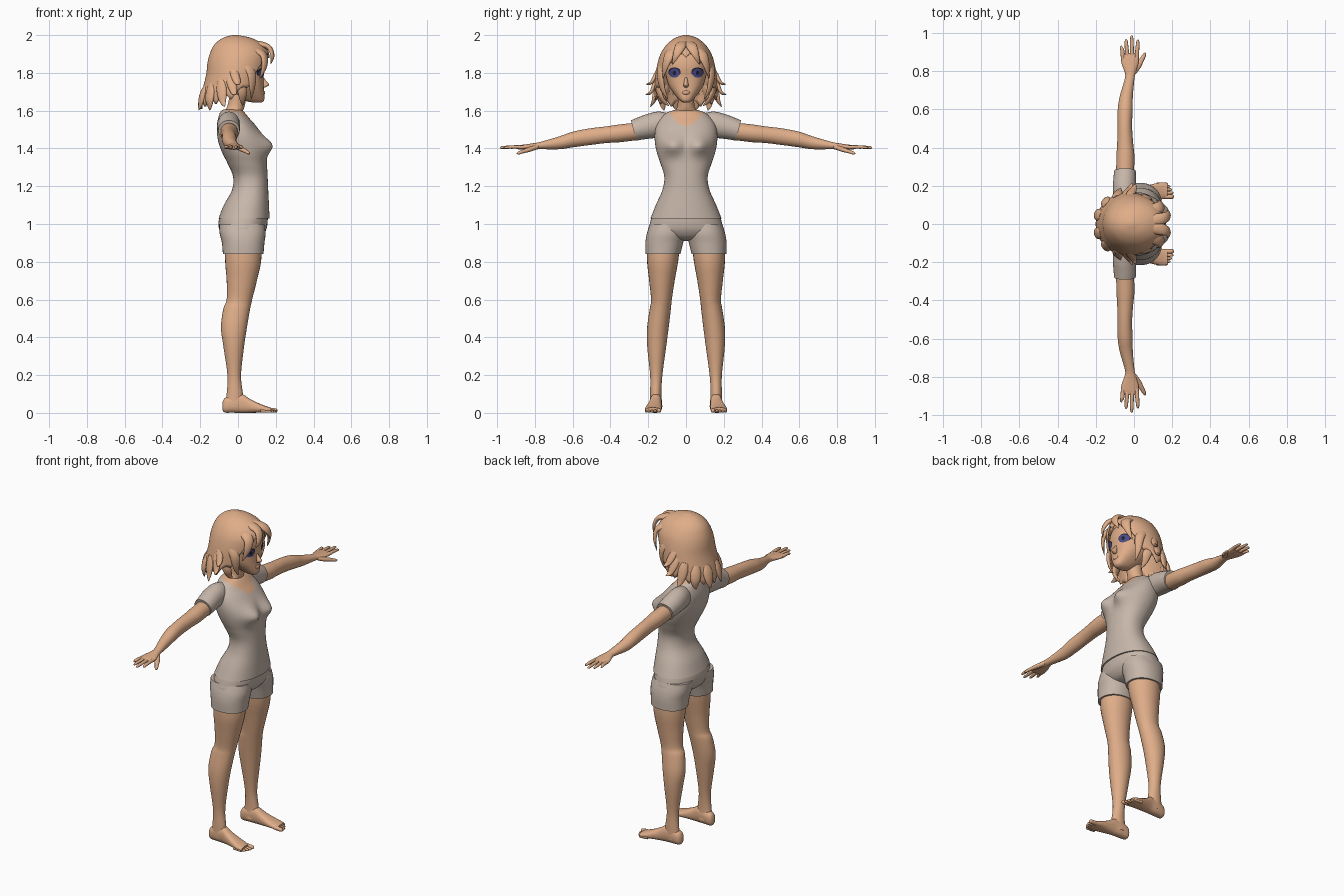
import bpy, bmesh, math
from mathutils import Vector

X, Y, Z = Vector((1, 0, 0)), Vector((0, 1, 0)), Vector((0, 0, 1))


def material(name, rgb):
    m = bpy.data.materials.new(name)
    m.diffuse_color = (*rgb, 1)
    return m


SKIN = material("warm skin", (0.74, 0.42, 0.25))
CLOTH = material("beige cloth", (0.57, 0.47, 0.40))
IRIS = material("indigo iris", (0.07, 0.07, 0.24))
DARK = material("dark lash", (0.015, 0.015, 0.04))


def sample(rows, k):
    """Catmull-Rom interpolation of tuples, k steps per segment."""
    out, n = [], len(rows)
    for i in range(n - 1):
        p0, p1, p2, p3 = rows[max(i - 1, 0)], rows[i], rows[i + 1], rows[min(i + 2, n - 1)]
        for s in range(k):
            t = s / k
            out.append(tuple(0.5 * (2 * b + (c - a) * t + (2 * a - 5 * b + 4 * c - d) * t * t
                             + (3 * b - a - 3 * c + d) * t ** 3) for a, b, c, d in zip(p0, p1, p2, p3)))
    return out + [tuple(rows[-1])]


def at(rows, key):
    """Linear lookup of a row by its first value (ascending)."""
    for a, b in zip(rows, rows[1:]):
        if key <= b[0]:
            t = max(0, (key - a[0]) / (b[0] - a[0]))
            return [p + (q - p) * t for p, q in zip(a, b)]
    return rows[-1]


def finish(name, bm, mats, mirror=False, rule=None):
    bmesh.ops.recalc_face_normals(bm, faces=bm.faces)
    if rule:
        for f in bm.faces:
            f.material_index = rule(f.calc_center_median())
    me = bpy.data.meshes.new(name)
    bm.to_mesh(me)
    bm.free()
    for m in mats:
        me.materials.append(m)
    me.shade_smooth()
    me.set_sharp_from_angle(angle=math.radians(55))
    ob = bpy.data.objects.new(name, me)
    bpy.context.collection.objects.link(ob)
    if mirror:
        mod = ob.modifiers.new("mirror", 'MIRROR')
        mod.use_axis = (False, True, False)
        mod.use_mirror_merge = False
    return ob


def skin_rings(bm, rings, cap=True):
    vs = [[bm.verts.new(p) for p in r] for r in rings]
    n = len(vs[0])
    for a, b in zip(vs, vs[1:]):
        for j in range(n):
            bm.faces.new((a[j], a[(j + 1) % n], b[(j + 1) % n], b[j]))
    bm.faces.new(vs[0])
    if cap:
        bm.faces.new(vs[-1])


def ring(c, u, v, n, p=2):
    pw = lambda w: math.copysign(abs(w) ** (2 / p), w)
    return [c + u * pw(math.cos(2 * math.pi * j / n)) + v * pw(math.sin(2 * math.pi * j / n)) for j in range(n)]


def loft(name, rows, axes, mats, n=28, k=5, p=2, mirror=False, rule=None, bump=None):
    """Rows are (x, y, z, radius_u, radius_v) in a fixed section plane."""
    u, v = axes
    rings = [ring(Vector(r[:3]), u * max(r[3], .001), v * max(r[4], .001), n, p) for r in sample(rows, k)]
    if bump:
        rings = [[bump(q) for q in r] for r in rings]
    bm = bmesh.new()
    skin_rings(bm, rings)
    return finish(name, bm, mats, mirror, rule)


def upright(rows):
    """(z, back, front, half width) -> centred loft rows."""
    return [((b + f) / 2, 0, z, (f - b) / 2, w) for z, b, f, w in rows]


def limb(rows):
    """(z, back, front, inner, outer) -> loft rows."""
    return [((b + f) / 2, (i + o) / 2, z, (f - b) / 2, (o - i) / 2) for z, b, f, i, o in rows]


# Shirt body with chest shape and scooped neckline
def chest(q):
    if q.x > .03:
        fade = min(1, (q.x - .03) / .05)
        q.x += .045 * fade * math.exp(-((abs(q.y) - .072) / .055) ** 2 - ((q.z - 1.415) / .05) ** 2)
    return q


TORSO = [(1.03, -.103, .167, .188), (1.10, -.075, .164, .16), (1.18, -.032, .16, .125), (1.25, -.026, .157, .115),
         (1.32, -.055, .153, .135), (1.37, -.08, .15, .152), (1.42, -.10, .145, .163), (1.47, -.11, .128, .166),
         (1.52, -.112, .095, .158), (1.56, -.105, .06, .135), (1.59, -.095, .035, .10), (1.605, -.08, .02, .055)]
loft("shirt_body", upright(TORSO), (X, Y), [CLOTH, SKIN], n=72, k=8, p=2.2, bump=chest,
     rule=lambda c: int(c.z > 1.598 or (c.x > -.03 and c.z > 1.52 + .07 * (c.y / .09) ** 2)))
loft("shirt_sleeve", [(-.045, .07, 1.525, .045, .06), (-.048, .13, 1.527, .058, .068), (-.05, .19, 1.518, .061, .064),
                      (-.048, .24, 1.506, .059, .058), (-.048, .278, 1.495, .057, .054)],
     (X, Vector((0, .25, 1))), [CLOTH], mirror=True)

# Shorts
loft("shorts_seat", upright([(.91, -.03, .06, .03), (.925, -.075, .115, .12), (.96, -.095, .145, .195),
                             (1.0, -.104, .156, .192), (1.05, -.095, .158, .178)]), (X, Y), [CLOTH], n=40, p=2.2)
loft("shorts_leg", limb([(.84, -.08, .135, .03, .215), (.90, -.085, .14, .015, .215), (.95, -.097, .146, .004, .207),
                         (1.0, -.10, .14, .01, .19)]), (X, Y), [CLOTH], n=36, p=2.2, mirror=True)

# Legs, feet and toes
loft("leg", limb([(.03, -.07, .03, .125, .19), (.10, -.06, .026, .13, .19), (.20, -.056, .016, .125, .19),
                  (.35, -.077, .032, .105, .205), (.45, -.09, .047, .092, .206), (.55, -.078, .064, .08, .192),
                  (.60, -.06, .075, .075, .185), (.70, -.06, .10, .06, .195), (.80, -.068, .122, .042, .206),
                  (.90, -.07, .125, .03, .205)]), (X, Y), [SKIN], mirror=True)
loft("foot", [(-.083, .155, .035, .012, .018), (-.07, .156, .04, .027, .038), (-.03, .158, .048, .032, .047),
              (.02, .16, .05, .031, .05), (.06, .164, .038, .035, .038), (.11, .17, .026, .042, .025),
              (.15, .174, .018, .044, .017), (.175, .176, .015, .038, .013)], (Y, Z), [SKIN], p=2.4, mirror=True)
for i, (y, tip, r) in enumerate([(.143, .21, .012), (.163, .207, .0085), (.18, .2, .008),
                                 (.196, .19, .008), (.21, .178, .0075)]):
    loft(f"toe_{i + 1}", [(tip - .06, y, r + .003, r, r), (tip - .02, y, r + .001, r, r), (tip - .006, y, r, r * .8, r * .8),
                          (tip, y, r, r * .2, r * .2)], (Y, Z), [SKIN], n=12, k=3, mirror=True)

# Arms, palms, fingers and thumbs
loft("arm", [(-.048, .22, 1.495, .046, .046), (-.045, .35, 1.48, .047, .047), (-.046, .42, 1.473, .042, .044),
             (-.048, .51, 1.462, .038, .044), (-.046, .60, 1.447, .039, .041), (-.04, .67, 1.43, .034, .034),
             (-.022, .765, 1.416, .025, .02), (-.02, .80, 1.412, .031, .017), (-.021, .84, 1.408, .044, .015),
             (-.022, .875, 1.406, .046, .012), (-.022, .895, 1.405, .038, .008)], (X, Z), [SKIN], mirror=True)
for i, (x0, x1, tip) in enumerate([(-.057, -.066, .935), (-.034, -.041, .968), (-.01, -.012, .986), (.014, .02, .965)]):
    loft(f"finger_{i + 1}", [(x0, .86, 1.406, .011, .01), ((x0 + x1) / 2, .91, 1.408, .0105, .009),
                             (x1, tip - .012, 1.405, .008, .007), (x1, tip, 1.403, .002, .002)],
         (X, Z), [SKIN], n=12, k=4, mirror=True)
loft("thumb", [(-.005, .79, 1.408, .015, .013), (.02, .825, 1.396, .016, .013), (.041, .86, 1.385, .012, .01),
               (.055, .885, 1.376, .009, .008), (.06, .897, 1.373, .002, .002)],
     (Vector((.8, -.6, 0)), Z), [SKIN], n=14, mirror=True)

# Neck and head
loft("neck", [(-.035, 0, 1.53, .06, .085), (-.03, 0, 1.585, .052, .07), (-.012, 0, 1.62, .046, .046),
              (0, 0, 1.68, .046, .044), (0, 0, 1.74, .046, .044)], (X, Y), [SKIN])
HEAD = [(1.642, .085, .122, .014), (1.655, .03, .138, .034), (1.69, -.025, .139, .064), (1.73, -.06, .136, .09),
        (1.78, -.09, .135, .106), (1.84, -.11, .14, .116), (1.90, -.11, .125, .11), (1.95, -.08, .08, .08)]
loft("head", upright(HEAD), (X, Y), [SKIN], n=48, p=2.4)
loft("nose", [(.125, 0, 1.775, .012, .008), (.136, 0, 1.755, .015, .01), (.146, 0, 1.738, .019, .013),
              (.14, 0, 1.727, .012, .012), (.134, 0, 1.722, .004, .006)], (X, Y), [SKIN], n=14)
loft("lips", [(.132, 0, 1.683, .004, .01), (.134, 0, 1.69, .009, .018), (.135, 0, 1.699, .008, .02),
              (.134, 0, 1.706, .004, .01)], (X, Y), [SKIN], n=14)

# Eyes: thin patches laid over the face surface
FACE = sample(HEAD, 5)


def eye_patch(name, mat, y0, z0, ry, rz, lift):
    bm = bmesh.new()

    def on_face(y, z):
        _, b, f, w = at(FACE, z)
        x = (b + f) / 2 + (f - b) / 2 * (1 - min(.98, y / w) ** 2.4) ** (1 / 2.4)
        return (x + lift, y + lift * .5, z)
    rings = [[on_face(y0 + ry * s * math.cos(j * math.pi / 12), z0 + rz * s * math.sin(j * math.pi / 12))
              for j in range(24)] for s in (.1, .4, .7, 1)]
    skin_rings(bm, rings, cap=False)
    finish(name, bm, [mat], mirror=True)


eye_patch("eyelash", DARK, .06, 1.804, .033, .025, .002)
eye_patch("iris", IRIS, .059, 1.799, .028, .024, .0045)
eye_patch("pupil", DARK, .058, 1.80, .009, .012, .0065)

# Hair cap: shell whose lower edge depends on direction
HAIR = sample([(1.58, -.20, .12, .155), (1.65, -.20, .125, .163), (1.70, -.192, .13, .167), (1.75, -.178, .14, .165),
               (1.80, -.167, .152, .16), (1.85, -.162, .162, .151), (1.90, -.15, .165, .135), (1.95, -.125, .135, .103),
               (1.985, -.08, .07, .058), (2.0, -.03, .0, .012)], 6)
HEM = [(0, 1.88), (.5, 1.86), (.8, 1.79), (1.1, 1.71), (1.5, 1.66), (2.2, 1.63), (math.pi, 1.61)]


def hair_point(a, t):
    d = min(a, 2 * math.pi - a)
    low = at(HEM, d)[1] + .035 * abs(math.sin(6 * a))
    z = 2.0 - (2.0 - low) * t ** 1.7
    _, b, f, w = at(HAIR, z)
    return Vector(((b + f) / 2 + (f - b) / 2 * math.cos(a), w * math.sin(a), z))


bm = bmesh.new()
skin_rings(bm, [[hair_point(2 * math.pi * j / 120, i / 24) for j in range(120)] for i in range(25)], cap=False)
cap = finish("hair_cap", bm, [SKIN])
mod = cap.modifiers.new("thickness", 'SOLIDIFY')
mod.thickness, mod.offset = .012, -1


# Hair locks: flat tapered strands following a path
def lock(name, pts, r):
    path = [Vector(p) for p in sample(pts, 6)]
    rings, n = [], len(path) - 1
    for i, c in enumerate(path):
        t = (path[min(i + 1, n)] - path[max(i - 1, 0)]).normalized()
        out = c - Vector((-.02, 0, c.z - .05))
        out = (out - t * out.dot(t)).normalized()
        s = i / n
        w = r * max(.03, min(1, .6 + 2 * s) * (1 - s ** 2.2))
        rings.append(ring(c, t.cross(out) * w, out * w * .5, 14))
    bm = bmesh.new()
    skin_rings(bm, rings)
    finish(name, bm, [SKIN], mirror=True)


LOCKS = {
    "fringe_inner": (.032, [(.07, .02, 1.962), (.155, .03, 1.94), (.182, .052, 1.895), (.172, .072, 1.845)]),
    "fringe_outer": (.034, [(.05, .06, 1.94), (.13, .085, 1.90), (.14, .108, 1.84), (.115, .122, 1.77)]),
    "cheek_lock": (.03, [(.02, .12, 1.88), (.07, .135, 1.80), (.075, .125, 1.72), (.07, .095, 1.66)]),
    "jaw_lock": (.03, [(-.01, .14, 1.78), (.02, .143, 1.71), (.025, .125, 1.66), (.025, .09, 1.625)]),
    "flip_upper": (.024, [(-.03, .14, 1.83), (-.01, .17, 1.77), (.0, .188, 1.745), (.01, .212, 1.74)]),
    "flip_middle": (.026, [(-.05, .14, 1.80), (-.03, .17, 1.73), (-.02, .188, 1.695), (-.01, .214, 1.685)]),
    "flip_lower": (.03, [(-.09, .14, 1.76), (-.085, .16, 1.69), (-.08, .172, 1.65), (-.07, .19, 1.62)]),
    "nape_side": (.032, [(-.14, .10, 1.74), (-.15, .12, 1.67), (-.15, .122, 1.63), (-.15, .115, 1.60)]),
    "nape_back": (.034, [(-.17, .045, 1.73), (-.19, .05, 1.67), (-.20, .052, 1.63), (-.208, .05, 1.60)]),
}
for name, (r, pts) in LOCKS.items():
    lock(name, pts, r)
